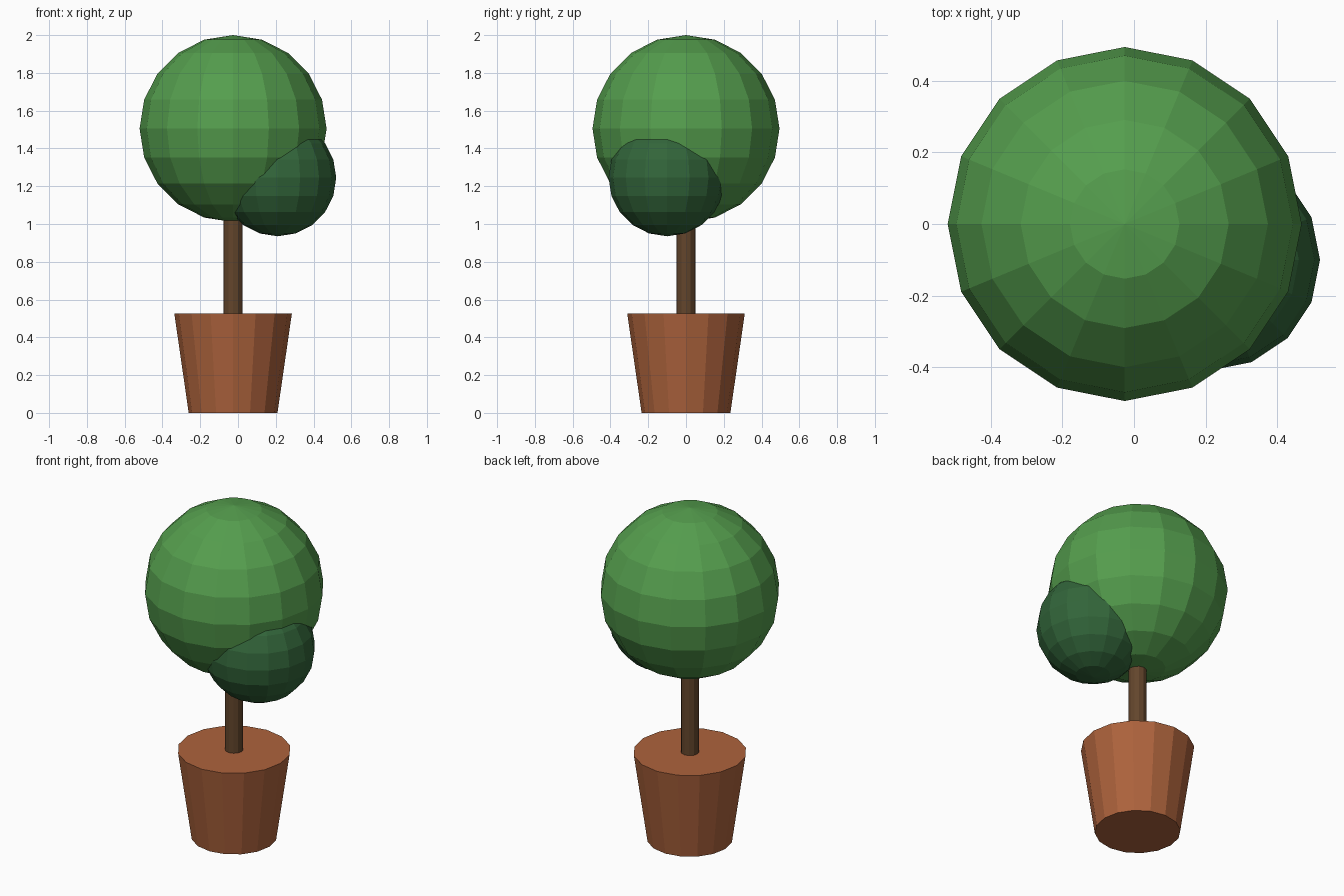
import bpy

if "Cube" in bpy.data.objects:
    bpy.data.objects.remove(bpy.data.objects["Cube"])

CX = -0.026  # tree axis


def finish(name, color):
    ob = bpy.context.object
    ob.name = name
    mat = bpy.data.materials.new(name + "_color")
    mat.diffuse_color = (*color, 1)
    mat.use_nodes = True
    mat.node_tree.nodes["Principled BSDF"].inputs["Base Color"].default_value = mat.diffuse_color
    ob.data.materials.append(mat)


def cone(name, sides, r_bottom, r_top, z0, z1, color):
    bpy.ops.mesh.primitive_cone_add(vertices=sides, radius1=r_bottom, radius2=r_top,
                                    depth=z1 - z0, location=(CX, 0, (z0 + z1) / 2))
    finish(name, color)


def ball(name, radius, center, color):
    bpy.ops.mesh.primitive_uv_sphere_add(segments=16, ring_count=10,
                                         radius=radius, location=center)
    finish(name, color)


# Tapered clay pot and trunk
cone("pot", 16, 0.235, 0.311, 0.0, 0.525, (0.42, 0.125, 0.046))
cone("trunk", 12, 0.05, 0.05, 0.50, 1.10, (0.125, 0.06, 0.025))

# Large crown and the smaller, darker clump on its front right
ball("crown", 0.495, (CX, 0, 1.505), (0.09, 0.34, 0.075))
ball("side_clump", 0.31, (0.21, -0.10, 1.245), (0.032, 0.13, 0.042))
